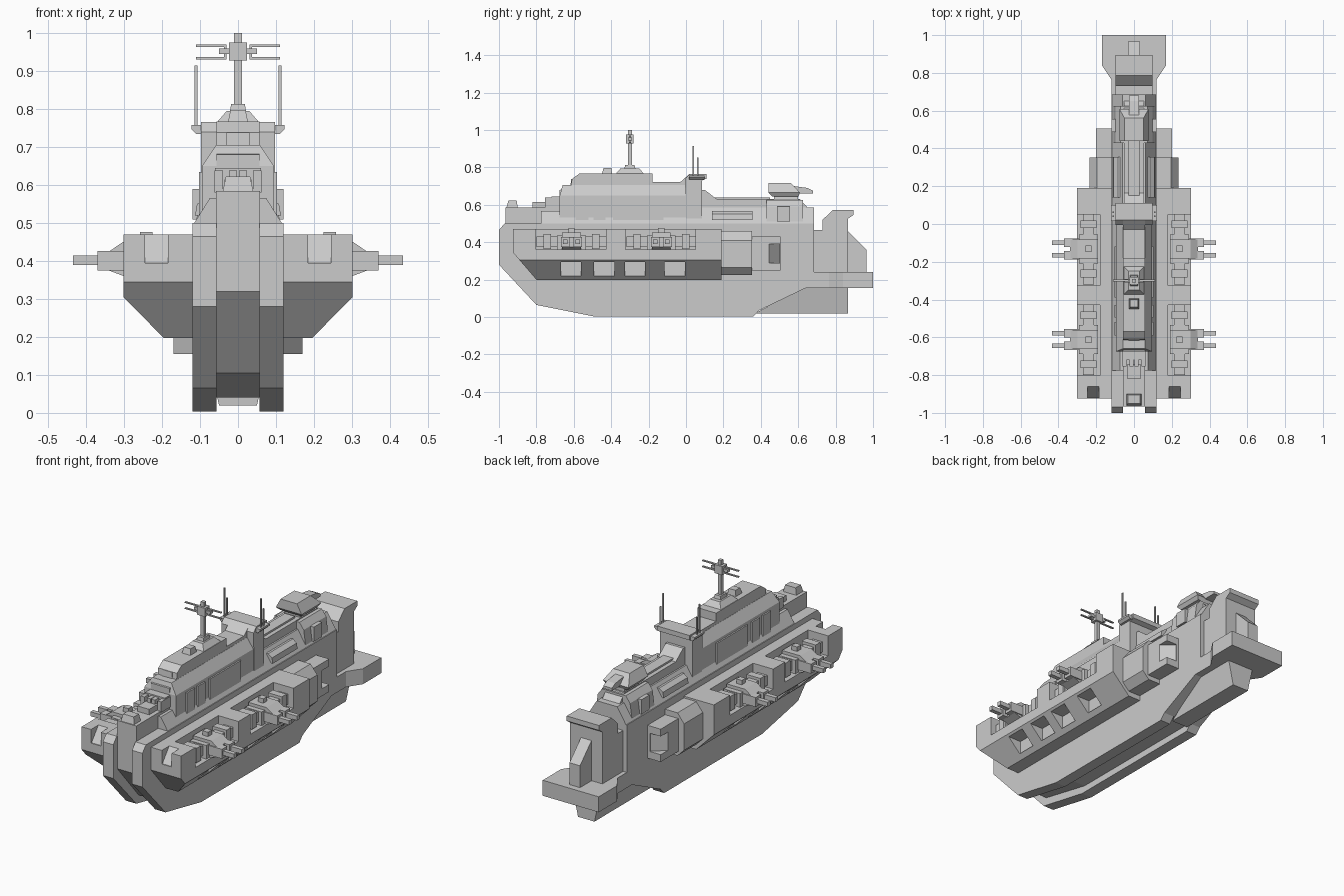
import bpy, bmesh
from mathutils import Vector

grey = bpy.data.materials.new("hull_grey")
grey.diffuse_color = (0.6, 0.6, 0.6, 1)


def finish(name, bm, mirror=False):
    bmesh.ops.recalc_face_normals(bm, faces=bm.faces)
    me = bpy.data.meshes.new(name)
    bm.to_mesh(me)
    bm.free()
    ob = bpy.data.objects.new(name, me)
    bpy.context.collection.objects.link(ob)
    me.materials.append(grey)
    if mirror:
        ob.modifiers.new("mirror", 'MIRROR').use_clip = False
    return ob


def loft(name, a, b, mirror=False):
    """Join two matching rings of points."""
    bm = bmesh.new()
    ra, rb = ([bm.verts.new(p) for p in r] for r in (a, b))
    bm.faces.new(ra)
    bm.faces.new(rb)
    n = len(ra)
    for i in range(n):
        bm.faces.new((ra[i], ra[(i + 1) % n], rb[(i + 1) % n], rb[i]))
    return finish(name, bm, mirror)


def prism(name, axis, pts, lo, hi, mirror=False):
    """Extrude a 2D outline along one axis."""
    place = {'x': lambda p, t: (t, p[0], p[1]),
             'y': lambda p, t: (p[0], t, p[1]),
             'z': lambda p, t: (p[0], p[1], t)}[axis]
    return loft(name, [place(p, lo) for p in pts], [place(p, hi) for p in pts], mirror)


def rect(x0, x1, y0, y1, z):
    return [(x0, y0, z), (x1, y0, z), (x1, y1, z), (x0, y1, z)]


def box(name, x0, x1, y0, y1, z0, z1, mirror=False):
    return loft(name, rect(x0, x1, y0, y1, z0), rect(x0, x1, y0, y1, z1), mirror)


def frustum(name, w0, y0, y1, z0, w1, y2, y3, z1):
    return loft(name, rect(-w0, w0, y0, y1, z0), rect(-w1, w1, y2, y3, z1))


def cut(ob, cutter):
    m = ob.modifiers.new("cut", 'BOOLEAN')
    m.operation, m.solver, m.object = 'DIFFERENCE', 'EXACT', cutter
    cutter.hide_render = True
    cutter.hide_viewport = True
    cutter.display_type = 'WIRE'


def mirror_x(ob):
    ob.modifiers.new("mirror", 'MIRROR')


# Twin outer hull plates and the recessed central keel
prism("hull_plate", 'x', [(-1, .28), (-.8, .065), (-.49, .003), (.36, .003), (.39, .035),
      (.64, .155), (.685, .155), (.685, .5), (-.97, .5), (-1, .465)], .057, .12, True)
prism("central_keel", 'x', [(-.965, .32), (-.78, .105), (-.47, .04), (.39, .04),
      (.64, .155), (.685, .155), (.685, .585), (-.965, .585)], -.058, .058)
loft("skeg", [(-.05, .37, .02), (.05, .37, .02), (.05, .865, .02), (-.05, .865, .02)],
     [(-.08, .62, .156), (.08, .62, .156), (.08, .865, .156), (-.08, .865, .156)])

# Stern platform, stern block and its rear fin
prism("stern_platform", 'z', [(-.12, .66), (.12, .66), (.12, .765), (.17, .84), (.17, 1),
      (-.17, 1), (-.17, .84), (-.12, .765)], .155, .24)
prism("stern_block", 'x', [(.68, .24), (.865, .24), (.865, .455), (.865, .525), (.895, .545),
      (.895, .572), (.785, .572), (.73, .52), (.73, .465), (.68, .465)], -.098, .098)
prism("stern_fin", 'x', [(.85, .24), (.965, .24), (.965, .36), (.865, .46), (.85, .46)], -.032, .032)

# Side sponsons, bow end cut back at a slant
sponson = prism("sponson", 'y', [(.11, .47), (.302, .47), (.302, .305), (.195, .197), (.11, .197)],
                -.925, .19)
bm = bmesh.new()
bm.from_mesh(sponson.data)
out = bmesh.ops.bisect_plane(bm, geom=bm.verts[:] + bm.edges[:] + bm.faces[:], clear_outer=True,
                             plane_co=(0, -.925, .345), plane_no=Vector((0, -.145, -.125)))
bmesh.ops.holes_fill(bm, edges=[e for e in bm.edges if e.is_boundary])
bmesh.ops.recalc_face_normals(bm, faces=bm.faces)
bm.to_mesh(sponson.data)
bm.free()
cut(sponson, prism("bow_notch_cutter", 'x', [(-.95, .395), (-.92, .395), (-.86, .471), (-.86, .5),
                   (-.95, .5)], .185, .245))
for y in (-.615, -.4375, -.2725, -.06):
    cut(sponson, box("hatch_cutter", .212, .4, y - .054, y + .054, .22, .295))
for y in (-.615, -.1375):
    cut(sponson, box("gun_bay_cutter", .18, .4, y - .187, y + .187, .36, .6))
mirror_x(sponson)

# Broadside turrets with twin barrels
for y in (-.612, -.132):
    box("gun_axle", .212, .27, y - .187, y + .187, .375, .43, True)
    for s in (-1, 1):
        box("axle_collar", .198, .282, y + s * .13 - .02, y + s * .13 + .02, .365, .445, True)
    prism("turret_body", 'y', [(.19, .36), (.3, .36), (.34, .375), (.34, .425), (.3, .452),
          (.19, .452)], y - .05, y + .05, True)
    box("turret_base", .19, .29, y - .077, y + .077, .36, .435, True)
    box("turret_knob", .225, .258, y - .017, y + .017, .452, .476, True)
    for s in (-.033, .033):
        box("barrel_sleeve", .29, .37, y + s - .023, y + s + .023, .375, .427, True)
        box("barrel", .36, .435, y + s - .012, y + s + .012, .39, .414, True)

# Aft side steps
prism("aft_step", 'y', [(.11, .46), (.195, .46), (.235, .41), (.235, .265), (.195, .225), (.11, .225)],
      .18, .352, True)
pod = prism("aft_pod", 'z', [(.11, .34), (.2, .34), (.2, .505), (.11, .505)], .25, .43)
cut(pod, prism("pod_cutter", 'z', [(.135, .52), (.135, .5), (.21, .435), (.22, .52)], .29, .39))
mirror_x(pod)

# Sloped upper deck
prism("upper_deck", 'y', [(-.116, .499), (.116, .499), (.062, .585), (-.062, .585)], .05, .685)
prism("fore_deck", 'y', [(-.116, .499), (.116, .499), (.074, .566), (-.074, .566)], -.775, .06)

# Bow fittings
frustum("bow_hatch", .04, -.96, -.9, .585, .032, -.95, -.905, .622)
box("bow_locker", -.035, .035, -.82, -.74, .58, .615)
for x in (.012, .05):
    box("bow_casemate", x - .01, x + .012, -.755, -.66, .58, .638, True)
box("casemate_roof", -.06, .06, -.72, -.66, .58, .645)

# Main deckhouse
box("deckhouse", -.095, .095, -.675, .06, .5, .65)
frustum("deckhouse_shoulder", .095, -.675, .03, .65, .058, -.66, .03, .705)
prism("deckhouse_hood", 'x', [(-.675, .6), (-.675, .68), (-.615, .69), (-.61, .738), (-.57, .767),
      (-.18, .767), (-.18, .722), (-.03, .722), (.02, .766), (.05, .766), (.05, .6)], -.057, .057)
prism("hood_window", 'x', [(-.619, .69), (-.614, .738), (-.6, .738), (-.6, .69)], -.03, .03)
for y0, y1 in ((-.59, -.52), (-.495, -.43), (-.39, -.12)):
    box("side_panel", .09, .103, y0, y1, .518, .635, True)

# Bridge tower with wing platforms and whip antennas
prism("bridge_tower", 'x', [(0, .5), (.085, .5), (.085, .73), (.11, .74), (.11, .766), (.02, .766),
      (-.005, .74)], -.098, .098)
prism("bridge_wing", 'y', [(.09, .735), (.11, .735), (.123, .748), (.123, .758), (.09, .758)],
      .015, .1, True)
box("tall_antenna", .107, .114, .036, .044, .75, .915, True)
box("short_antenna", .107, .114, .058, .066, .75, .852, True)

# Radar mast
frustum("mast_base", .055, -.375, -.225, .766, .03, -.35, -.25, .795)
frustum("mast_collar", .022, -.33, -.27, .79, .018, -.325, -.275, .813)
box("mast", -.01, .01, -.31, -.29, .8, 1)
box("radar_head", -.024, .024, -.32, -.28, .928, .975)
box("radar_axle", -.05, .05, -.31, -.29, .945, .96)
for z in (.934, .967):
    box("radar_bar", .03, .11, -.305, -.295, z - .003, z + .003, True)
box("radar_bracket", .03, .037, -.306, -.294, .932, .97, True)
frustum("roof_vent", .026, -.45, -.395, .766, .02, -.44, -.4, .798)

# Aft spine and side fittings
prism("aft_spine", 'x', [(.08, .57), (.08, .68), (.1, .68), (.165, .63), (.61, .63), (.65, .585),
      (.65, .57)], -.053, .053)
box("spine_ridge", -.03, .03, .12, .45, .625, .64)
prism("side_vent", 'y', [(.06, .52), (.113, .52), (.108, .55), (.085, .567), (.06, .567)], .14, .355, True)
prism("aft_casing", 'y', [(-.11, .505), (.11, .505), (.098, .59), (.072, .625), (-.072, .625),
      (-.098, .59)], .43, .625)
box("casing_box", .08, .12, .487, .557, .51, .59, True)

# Aft turret
frustum("aft_turret_base", .05, .47, .6, .62, .045, .47, .6, .65)
frustum("aft_turret_skirt", .065, .46, .6, .645, .078, .44, .61, .665)
frustum("aft_turret_roof", .078, .44, .61, .665, .05, .44, .56, .717)
prism("aft_turret_nose", 'x', [(.54, .66), (.68, .66), (.68, .675), (.65, .69), (.54, .705)], -.026, .026)
